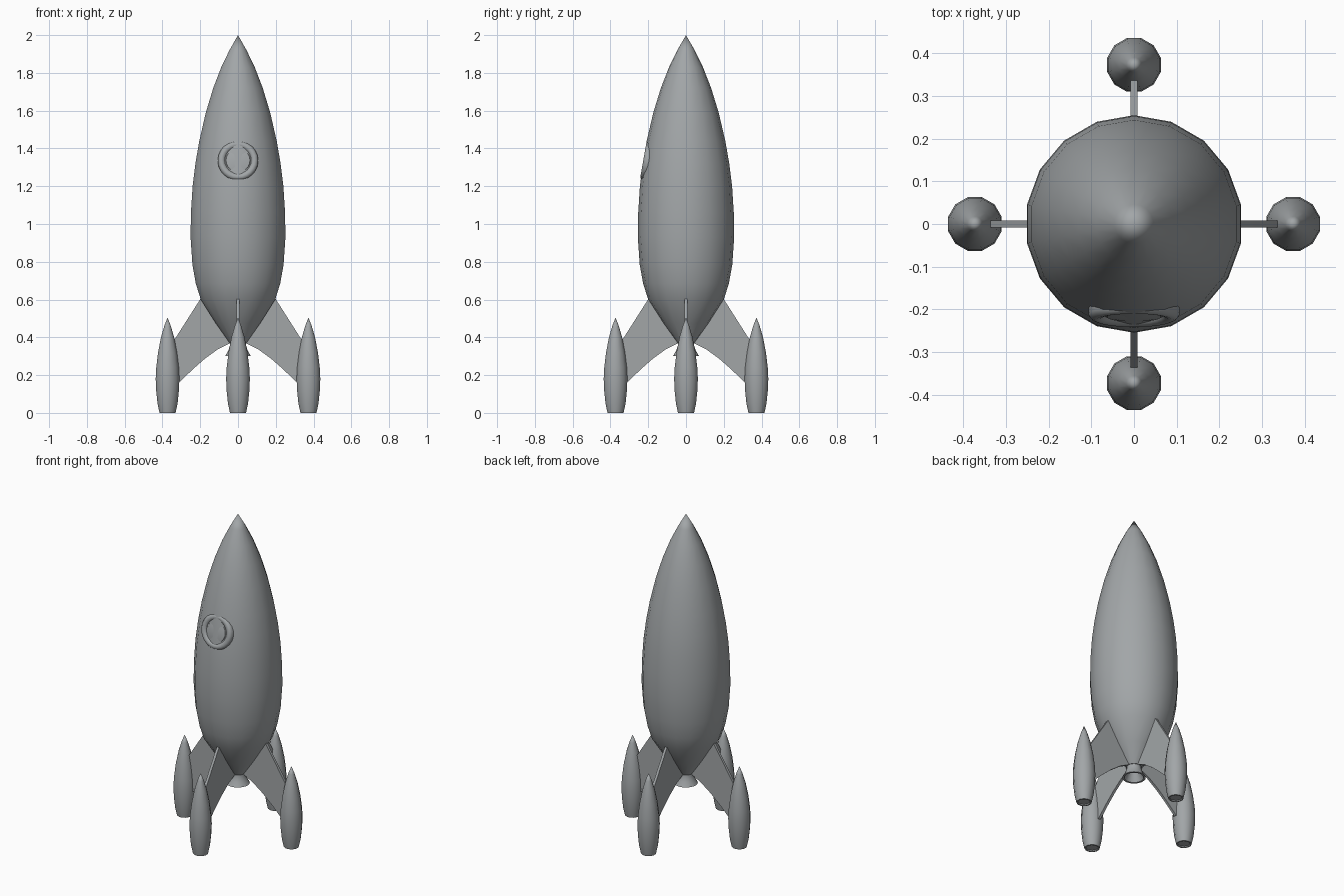
import bpy, bmesh, math
from mathutils import Matrix, Vector

if "Cube" in bpy.data.objects:
    bpy.data.objects.remove(bpy.data.objects["Cube"])

grey = bpy.data.materials.new("hull grey")
grey.diffuse_color = (0.36, 0.38, 0.39, 1)
grey.use_nodes = True
grey.node_tree.nodes["Principled BSDF"].inputs["Base Color"].default_value = grey.diffuse_color


def finish(bm, name, angle=42):
    bmesh.ops.remove_doubles(bm, verts=bm.verts, dist=1e-5)
    bmesh.ops.recalc_face_normals(bm, faces=bm.faces)
    mesh = bpy.data.meshes.new(name)
    bm.to_mesh(mesh)
    bm.free()
    for p in mesh.polygons:
        p.use_smooth = True
    mesh.set_sharp_from_angle(angle=math.radians(angle))
    mesh.materials.append(grey)
    ob = bpy.data.objects.new(name, mesh)
    bpy.context.collection.objects.link(ob)
    return ob


def lathe(name, profile, sides, start=0.0, matrix=Matrix(), angle=42):
    """Spin (radius, height) points round the local z axis."""
    bm = bmesh.new()
    rings = []
    for r, z in profile:
        if r == 0:
            rings.append([bm.verts.new(matrix @ Vector((0, 0, z)))] * sides)
            continue
        rings.append([bm.verts.new(matrix @ Vector((
            r * math.cos(start + math.tau * i / sides),
            r * math.sin(start + math.tau * i / sides), z)))
            for i in range(sides)])
    for a, b in zip(rings, rings[1:]):
        for i in range(sides):
            j = (i + 1) % sides
            quad = list(dict.fromkeys([a[i], a[j], b[j], b[i]]))
            bm.faces.new(quad)
    return finish(bm, name, angle)


# Main hull
lathe("hull", [(0, 0.37), (0.045, 0.37), (0.12, 0.475), (0.2, 0.6),
               (0.227, 0.685), (0.245, 0.785), (0.255, 0.93), (0.253, 1.06),
               (0.244, 1.2), (0.229, 1.32), (0.208, 1.44), (0.173, 1.59),
               (0.133, 1.72), (0.09, 1.83), (0.046, 1.92), (0, 2.0)],
      18, math.pi / 2)

# Engine nozzle, hollow from below
lathe("nozzle", [(0.042, 0.38), (0.042, 0.36), (0.052, 0.33), (0.068, 0.302),
                 (0.056, 0.302), (0.042, 0.33), (0.03, 0.355), (0, 0.355)],
      18, math.pi / 2)

# Porthole, tilted to follow the hull
tilt = Matrix.Translation((0, -0.224, 1.338)) @ Matrix.Rotation(math.radians(80), 4, 'X')
lathe("window_frame", [(0.107, -0.05), (0.107, -0.012), (0.1, -0.002),
                       (0.09, 0.002), (0.08, 0), (0.071, -0.006),
                       (0.067, -0.02)], 24, 0, tilt)
lathe("window_pane", [(0.068, -0.013), (0.063, -0.006), (0.04, -0.002), (0, 0)],
      24, 0, tilt)

# Four fins, each carrying a landing pod
fin = [(0.03, 0.375), (0.105, 0.338), (0.175, 0.287), (0.24, 0.23),
       (0.307, 0.165), (0.36, 0.165), (0.36, 0.345), (0.338, 0.385),
       (0.2, 0.602), (0.1, 0.6)]
pod = [(0, 0.006), (0.034, 0.006), (0.036, 0), (0.044, 0), (0.055, 0.05),
       (0.062, 0.115), (0.065, 0.18), (0.062, 0.24), (0.052, 0.32),
       (0.036, 0.4), (0.018, 0.46), (0, 0.505)]
for k, side in enumerate(("right", "back", "left", "front")):
    turn = Matrix.Rotation(k * math.pi / 2, 4, 'Z')
    bm = bmesh.new()
    face = bm.faces.new([bm.verts.new((r, -0.008, z)) for r, z in fin])
    out = bmesh.ops.extrude_face_region(bm, geom=[face])
    bmesh.ops.translate(bm, vec=(0, 0.016, 0),
                        verts=[v for v in out["geom"] if isinstance(v, bmesh.types.BMVert)])
    bm.transform(turn)
    finish(bm, side + "_fin", 30)
    lathe(side + "_pod", pod, 12, math.pi / 12,
          turn @ Matrix.Translation((0.373, 0, 0)))
